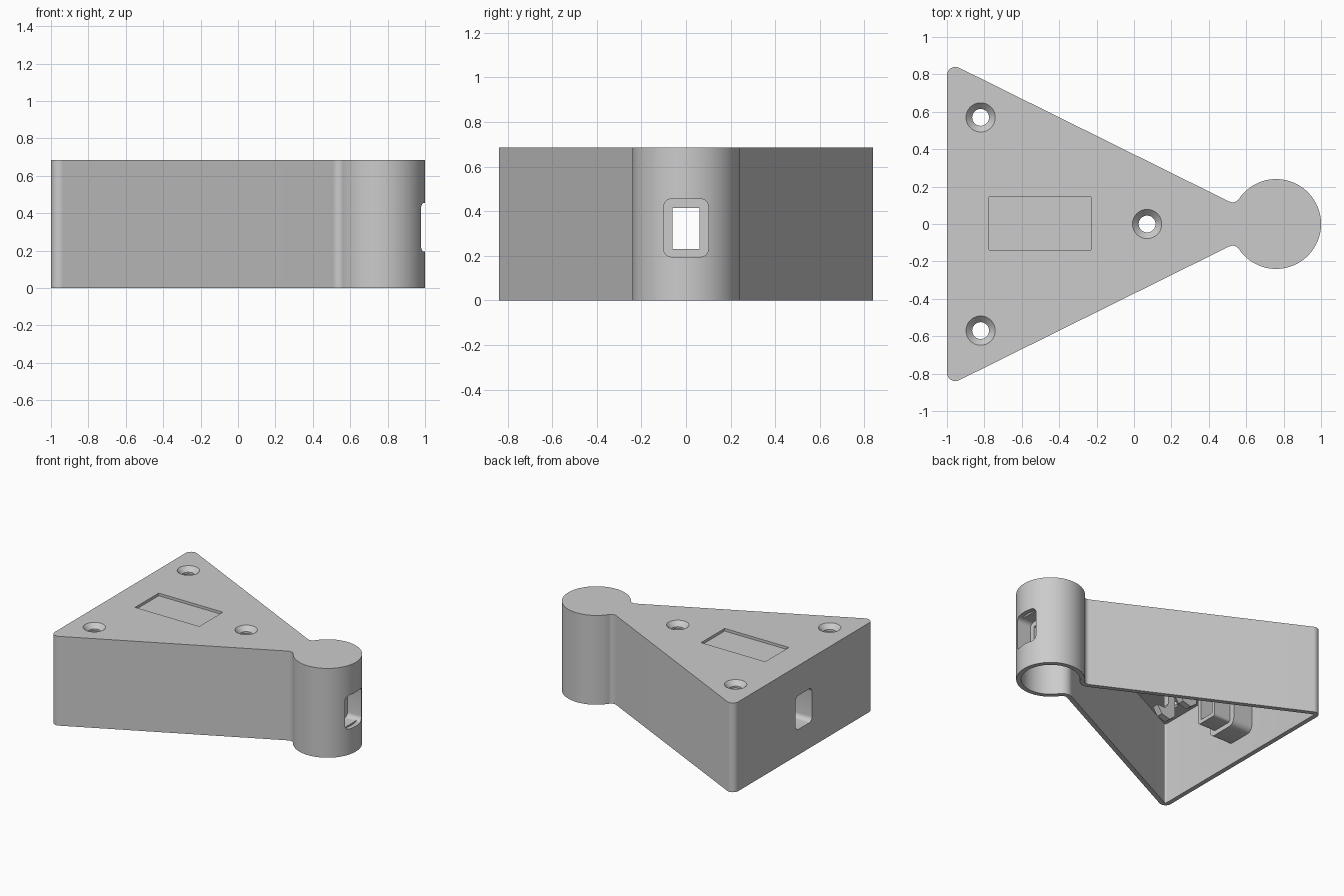
import bpy, bmesh, math
from mathutils import Vector

if "Cube" in bpy.data.objects:
    bpy.data.objects.remove(bpy.data.objects["Cube"])

H, WALL, ROOF = 0.685, 0.035, 0.05


def arc(c, r, a0, a1, n):
    return [(c[0] + r * math.cos(math.radians(a0 + (a1 - a0) * i / n)),
             c[1] + r * math.sin(math.radians(a0 + (a1 - a0) * i / n))) for i in range(n + 1)]


def outline(d):
    # triangle + round end, inset by d; upper half then mirrored
    up = arc((-0.955, 0.795), 0.045 - d, 180, 63.6, 8)
    up += arc((0.527, 0.158), 0.042 + d, -116.4, -34.1, 8)
    up += arc((0.76, 0), 0.24 - d, 145.0, 0, 40)
    return up + [(x, -y) for x, y in reversed(up[:-1])]


def rounded_rect(hw, z0, z1, r):
    pts = []
    for cy, cz, a in ((hw - r, z1 - r, 0), (r - hw, z1 - r, 90),
                      (r - hw, z0 + r, 180), (hw - r, z0 + r, 270)):
        pts += arc((cy, cz), r, a, a + 90, 6)
    return pts


def prism(name, pts, lo, hi, axis='Z'):
    def place(p, t):
        if axis == 'Z':
            return (p[0], p[1], t)
        if axis == 'X':
            return (t, p[0], p[1])
        return (p[0], t, p[1])
    bm = bmesh.new()
    a = [bm.verts.new(place(p, lo)) for p in pts]
    b = [bm.verts.new(place(p, hi)) for p in pts]
    bm.faces.new(a)
    bm.faces.new(b)
    n = len(pts)
    for i in range(n):
        j = (i + 1) % n
        bm.faces.new((a[i], a[j], b[j], b[i]))
    bmesh.ops.recalc_face_normals(bm, faces=bm.faces)
    me = bpy.data.meshes.new(name)
    bm.to_mesh(me)
    bm.free()
    ob = bpy.data.objects.new(name, me)
    bpy.context.collection.objects.link(ob)
    return ob


def combine(target, tool, op):
    tool.hide_render = True
    m = target.modifiers.new(op, 'BOOLEAN')
    m.operation, m.object, m.solver = op, tool, 'EXACT'
    bpy.context.view_layer.objects.active = target
    bpy.ops.object.modifier_apply(modifier=m.name)
    bpy.data.objects.remove(tool)


def cone(r0, r1, z0, z1, x, y):
    bpy.ops.mesh.primitive_cone_add(vertices=40, radius1=r0, radius2=r1, depth=z1 - z0,
                                    location=(x, y, (z0 + z1) / 2))
    return bpy.context.object


# Hollow shell, open underneath
shell = prism("housing_shell", outline(0), 0, H)
combine(shell, prism("cavity", outline(WALL), -0.1, H - ROOF), 'DIFFERENCE')

# Socket collars inside both ends
combine(shell, prism("rear_collar", rounded_rect(0.13, 0.165, 0.485, 0.05), -0.98, -0.80, 'X'), 'UNION')
combine(shell, prism("rear_sleeve", rounded_rect(0.09, 0.20, 0.445, 0.02), -0.85, -0.66, 'X'), 'UNION')
combine(shell, prism("round_end_collar", rounded_rect(0.13, 0.165, 0.485, 0.05), 0.83, 0.95, 'X'), 'UNION')

# Socket pockets and the narrower openings behind them
for lo, hi in ((-1.1, -0.83), (0.86, 1.1)):
    combine(shell, prism("pocket", rounded_rect(0.10, 0.195, 0.455, 0.035), lo, hi, 'X'), 'DIFFERENCE')
for lo, hi in ((-0.9, -0.6), (0.75, 0.9)):
    combine(shell, prism("opening", rounded_rect(0.06, 0.23, 0.415, 0.003), lo, hi, 'X'), 'DIFFERENCE')

# Countersunk screw holes
for x, y in ((-0.82, 0.57), (-0.82, -0.57), (0.07, 0)):
    combine(shell, cone(0.045, 0.045, 0.5, 0.8, x, y), 'DIFFERENCE')
    combine(shell, cone(0.043, 0.083, 0.648, 0.69, x, y), 'DIFFERENCE')

# Recessed label panel, left blank
combine(shell, prism("panel", [(-0.775, -0.14), (-0.23, -0.14), (-0.23, 0.145), (-0.775, 0.145)],
                     H - 0.02, H + 0.1), 'DIFFERENCE')

# Clip arms under the roof, each with a hooked tip
clip = [(-0.45, 0.645), (-0.45, 0.19), (-0.40, 0.15), (-0.33, 0.17), (-0.29, 0.23),
        (-0.36, 0.23), (-0.39, 0.27), (-0.39, 0.645)]
for side in (-1, 1):
    ob = prism("clip_arm", clip, side * 0.09, side * 0.14, 'Y')
    ob.name = "clip_arm_front" if side < 0 else "clip_arm_back"

bpy.ops.object.select_all(action='DESELECT')
shell.select_set(True)
bpy.context.view_layer.objects.active = shell
bpy.ops.object.shade_smooth_by_angle(angle=math.radians(30))
